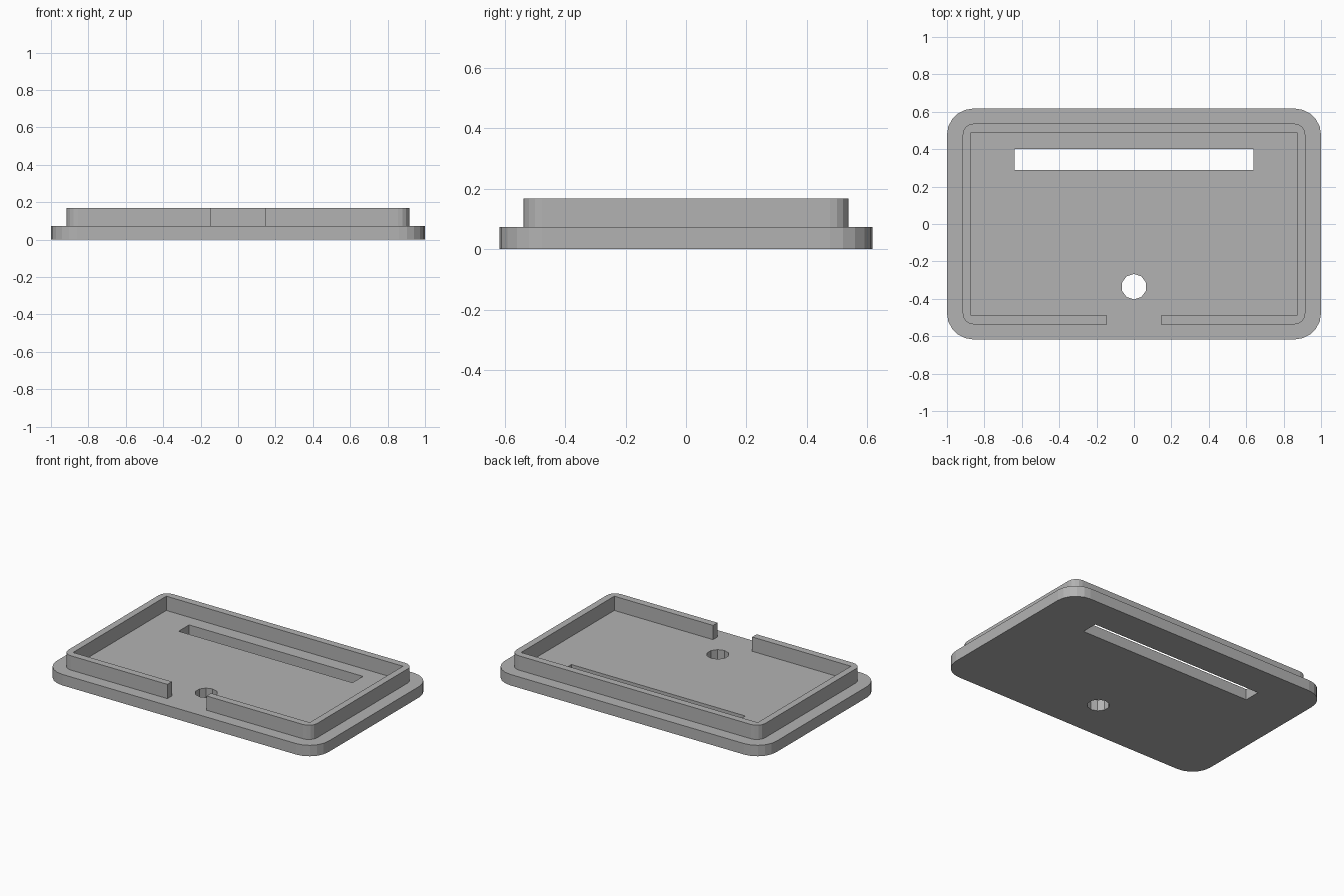
import bpy, bmesh, math

if "Cube" in bpy.data.objects:
    bpy.data.objects.remove(bpy.data.objects["Cube"])

grey = bpy.data.materials.new("plain grey")
grey.use_nodes = True
COLOUR = (0.45, 0.45, 0.45, 1)
grey.diffuse_color = COLOUR
grey.node_tree.nodes["Principled BSDF"].inputs["Base Color"].default_value = COLOUR


def arc(cx, cy, r, start, sweep, steps):
    return [(cx + r * math.cos(start + sweep * i / steps),
             cy + r * math.sin(start + sweep * i / steps)) for i in range(steps + 1)]


def rounded_rect(hx, hy, r, steps):
    """Counter-clockwise outline, starting at the front right corner."""
    points = []
    for k, (sx, sy) in enumerate([(-1, -1), (1, -1), (1, 1), (-1, 1)]):
        points += arc(sx * (hx - r), sy * (hy - r), r,
                      math.pi + k * math.pi / 2, math.pi / 2, steps)
    return points


def extruded(name, outlines, z0, z1):
    """Solid from flat outlines; outlines inside another become holes."""
    curve = bpy.data.curves.new(name + " outline", "CURVE")
    curve.dimensions = "2D"
    curve.fill_mode = "BOTH"
    curve.extrude = (z1 - z0) / 2
    for points in outlines:
        spline = curve.splines.new("POLY")
        spline.points.add(len(points) - 1)
        for p, (x, y) in zip(spline.points, points):
            p.co = (x, y, 0, 1)
        spline.use_cyclic_u = True
    helper = bpy.data.objects.new(name + " helper", curve)
    bpy.context.collection.objects.link(helper)
    bpy.context.view_layer.update()
    graph = bpy.context.evaluated_depsgraph_get()
    mesh = bpy.data.meshes.new_from_object(helper.evaluated_get(graph))
    bpy.data.objects.remove(helper)

    # weld caps to walls and merge flat triangles
    bm = bmesh.new()
    bm.from_mesh(mesh)
    bmesh.ops.translate(bm, verts=bm.verts, vec=(0, 0, (z0 + z1) / 2))
    bmesh.ops.remove_doubles(bm, verts=bm.verts, dist=0.0005)
    bmesh.ops.recalc_face_normals(bm, faces=bm.faces)
    for f in bm.faces:
        f.smooth = False
    bm.to_mesh(mesh)
    bm.free()
    mesh.name = name
    mesh.materials.clear()
    mesh.materials.append(grey)
    obj = bpy.data.objects.new(name, mesh)
    bpy.context.collection.objects.link(obj)
    return obj


# base plate with a long slot and a round hole
slot = [(-0.64, 0.29), (0.64, 0.29), (0.64, 0.4), (-0.64, 0.4)]
hole = arc(0, -0.335, 0.068, math.pi / 10, 2 * math.pi, 10)[:-1]
extruded("base_plate", [rounded_rect(1, 0.617, 0.14, 5), slot, hole], 0, 0.073)

# raised rim, open at the middle of the front
GAP, OX, OY, IX, IY = 0.144, 0.916, 0.537, 0.871, 0.49
outer = rounded_rect(OX, OY, 0.06, 4)
split = 5  # points of the first corner come before the front opening
rim = ([(GAP, -OY)] + outer[split:] + outer[:split] + [(-GAP, -OY), (-GAP, -IY)]
       + [(-IX, -IY), (-IX, IY), (IX, IY), (IX, -IY), (GAP, -IY)])
extruded("rim_wall", [rim], 0.073, 0.168)
